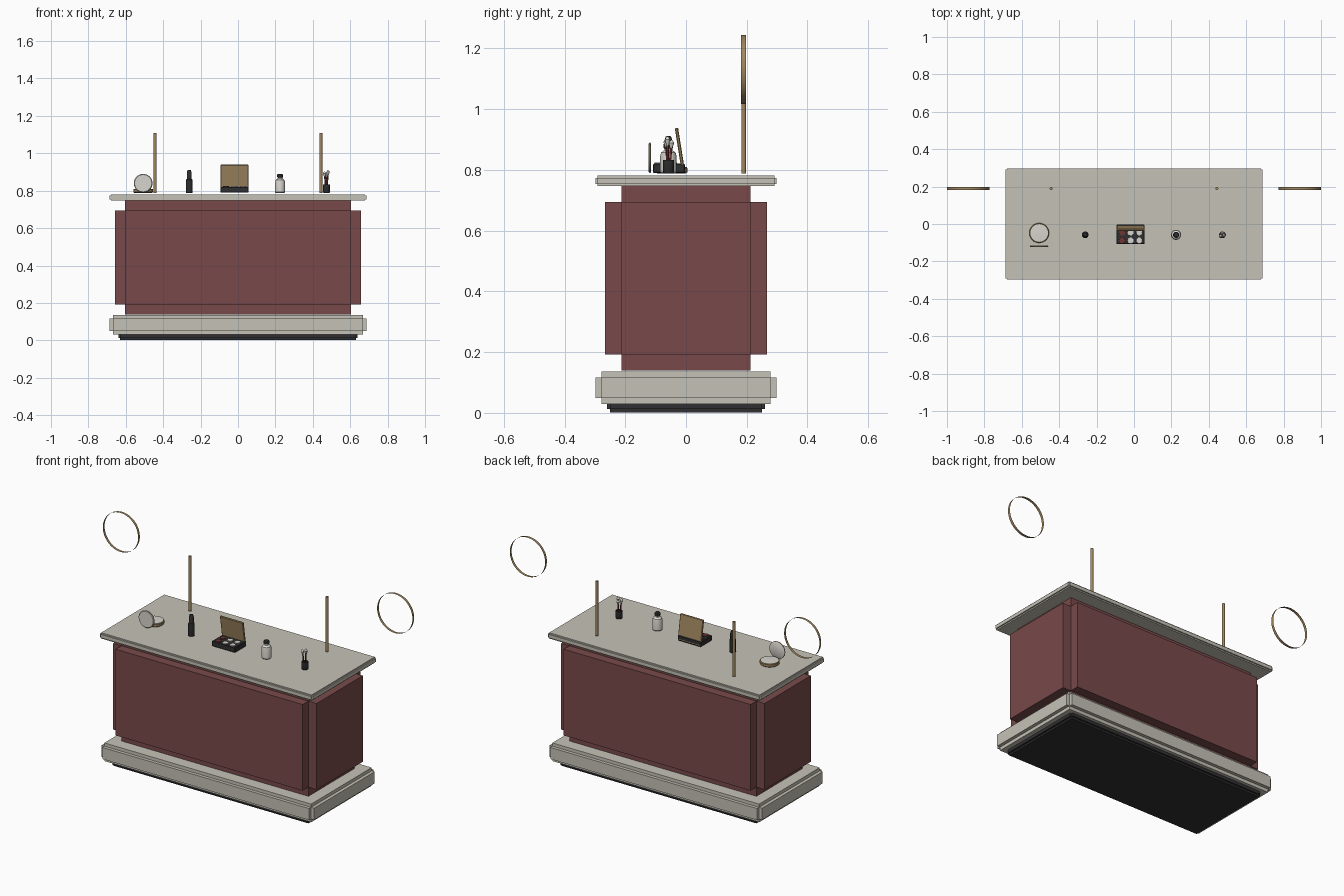
import bpy, bmesh, math
from mathutils import Vector, Matrix

if "Cube" in bpy.data.objects:
    bpy.data.objects.remove(bpy.data.objects["Cube"])


def material(name, rgb):
    m = bpy.data.materials.new(name)
    m.diffuse_color = (*rgb, 1)
    m.use_nodes = True
    m.node_tree.nodes["Principled BSDF"].inputs["Base Color"].default_value = m.diffuse_color
    return m


STONE = material("pale stone", (0.56, 0.54, 0.47))
RED = material("dusty red", (0.19, 0.068, 0.068))
BLACK = material("charcoal", (0.03, 0.03, 0.032))
BRASS = material("brass", (0.35, 0.24, 0.115))
PALE = material("pale porcelain", (0.68, 0.66, 0.61))
ROUGE = material("rouge", (0.16, 0.035, 0.035))


def finish(bm, name, mats, smooth=False):
    bmesh.ops.recalc_face_normals(bm, faces=bm.faces)
    me = bpy.data.meshes.new(name)
    bm.to_mesh(me)
    bm.free()
    for m in mats:
        me.materials.append(m)
    ob = bpy.data.objects.new(name, me)
    bpy.context.collection.objects.link(ob)
    if smooth:
        bpy.ops.object.select_all(action='DESELECT')
        bpy.context.view_layer.objects.active = ob
        ob.select_set(True)
        bpy.ops.object.shade_smooth_by_angle(angle=math.radians(35))
    return ob


def notched_box(name, hx, hy, z0, z1, n, mat):
    """Box whose every edge is cut back by a square notch n."""
    bm = bmesh.new()
    bmesh.ops.create_cube(bm, size=2)
    bmesh.ops.scale(bm, vec=(hx - n, hy - n, (z1 - z0) / 2 - n), verts=bm.verts)
    bmesh.ops.translate(bm, vec=(0, 0, (z0 + z1) / 2), verts=bm.verts)
    bm.normal_update()
    pairs = [f.normal.copy() for f in bm.faces]
    out = bmesh.ops.extrude_discrete_faces(bm, faces=bm.faces[:])
    for f, nrm in zip(out["faces"], pairs):
        bmesh.ops.translate(bm, vec=nrm * n, verts=f.verts)
    me = bpy.data.meshes.new(name)
    bm.normal_update()
    bm.to_mesh(me)
    bm.free()
    me.materials.append(mat)
    ob = bpy.data.objects.new(name, me)
    bpy.context.collection.objects.link(ob)
    return ob


def lathe(name, x, y, profile, mats, rule=None, segs=24):
    """Turn (radius, z) points about a vertical axis; rule(z, normal) picks the colour."""
    bm = bmesh.new()
    rings = []
    for r, z in profile:
        rings.append([bm.verts.new((x + r * math.cos(2 * math.pi * i / segs),
                                    y + r * math.sin(2 * math.pi * i / segs), z))
                      for i in range(segs)])
    for a, b in zip(rings, rings[1:]):
        for i in range(segs):
            j = (i + 1) % segs
            bm.faces.new((a[i], a[j], b[j], b[i]))
    bm.faces.new(rings[0][::-1])
    bm.faces.new(rings[-1])
    bm.normal_update()
    if rule:
        for f in bm.faces:
            f.material_index = rule(f.calc_center_median().z, f)
    return finish(bm, name, mats, True)


def rod(name, p, q, r1, r2, mat, segs=12):
    """Straight or tapered rod between two points."""
    p, q = Vector(p), Vector(q)
    bm = bmesh.new()
    rot = (q - p).to_track_quat('Z', 'Y').to_matrix().to_4x4()
    bmesh.ops.create_cone(bm, cap_ends=True, segments=segs, radius1=r1, radius2=r2,
                          depth=(q - p).length, matrix=Matrix.Translation((p + q) / 2) @ rot)
    return finish(bm, name, [mat], True)


def box(name, centre, size, mat, tilt=0):
    bm = bmesh.new()
    bmesh.ops.create_cube(bm, size=1, matrix=Matrix.Translation(centre)
                          @ Matrix.Rotation(tilt, 4, 'X') @ Matrix.Diagonal((*size, 1)))
    bmesh.ops.bevel(bm, geom=bm.edges[:], offset=0.003, segments=1, affect='EDGES')
    return finish(bm, name, [mat])


# Counter
notched_box("plinth", 0.64, 0.26, 0.002, 0.05, 0.01, BLACK)
notched_box("base_moulding", 0.687, 0.298, 0.03, 0.136, 0.019, STONE)
notched_box("counter_body", 0.657, 0.266, 0.139, 0.748, 0.053, RED)
notched_box("countertop", 0.687, 0.298, 0.747, 0.781, 0.007, STONE)

TOP = 0.789      # resting height of everything on the counter
ROW = -0.058     # depth of the row of cosmetics

# Posts and thin open hoops on both sides
for side, s in (("left", -1), ("right", 1)):
    rod("post_" + side, (s * 0.443, 0.19, TOP), (s * 0.443, 0.19, 1.108), 0.008, 0.008, BRASS, 16)
    bm = bmesh.new()
    bmesh.ops.create_cone(bm, cap_ends=False, segments=48, radius1=0.114, radius2=0.114, depth=0.016,
                          matrix=Matrix.Translation((s * 0.886, 0.189, 1.131))
                          @ Matrix.Rotation(math.pi / 2, 4, 'X'))
    finish(bm, "hoop_" + side, [BRASS], True)

# Powder compact: round tray with pale powder and upright mirror lid
lathe("compact_tray", -0.507, -0.048,
      [(0.048, TOP), (0.053, TOP + 0.004), (0.053, 0.806), (0.05, 0.81), (0.047, 0.81), (0.02, 0.812)],
      [BRASS, PALE], lambda z, f: int(z > 0.8095 and len(f.verts) >= 4 and f.normal.z > 0.9
                                      and (z > 0.8105 or len(f.verts) > 4)), 32)
rod("compact_lid", (-0.507, -0.117, 0.84), (-0.507, -0.121, 0.84), 0.05, 0.05, BRASS, 32)
for side, y0, y1 in (("front", -0.121, -0.124), ("back", -0.117, -0.115)):
    rod("compact_mirror_" + side, (-0.507, y0, 0.84), (-0.507, y1, 0.84), 0.049, 0.046, PALE, 32)

# Lipstick tube
lathe("lipstick_tube", -0.261, ROW,
      [(0.017, TOP), (0.018, TOP + 0.003), (0.018, 0.858), (0.013, 0.863), (0.013, 0.898),
       (0.009, 0.91), (0.004, 0.912)], [BLACK])

# Make-up palette with six pans and a leaning lid
box("palette_base", (-0.018, -0.056, 0.805), (0.15, 0.104, 0.031), BLACK)
box("palette_lid", (-0.018, -0.02, 0.866), (0.15, 0.011, 0.147), BRASS, math.radians(9))
for col in range(3):
    for row in range(2):
        x, y = -0.064 + col * 0.046, -0.088 + row * 0.042
        rod(f"palette_pan_{col}_{row}", (x, y, 0.818), (x, y, 0.824), 0.017, 0.016,
            ROUGE if col == 0 else PALE, 20)

# Scent bottle with dark stopper
lathe("scent_bottle", 0.225, ROW,
      [(0.024, TOP), (0.027, TOP + 0.004), (0.027, 0.845), (0.024, 0.857), (0.013, 0.865),
       (0.011, 0.872)], [PALE])
lathe("bottle_stopper", 0.225, ROW,
      [(0.012, 0.87), (0.016, 0.873), (0.016, 0.885), (0.012, 0.89)], [BLACK])

# Brush cup with three brushes fanning outward
lathe("brush_cup", 0.473, ROW,
      [(0.016, TOP), (0.018, TOP + 0.003), (0.018, 0.833), (0.015, 0.833), (0.015, 0.825)], [BLACK])
for i, (dx, dy, h) in enumerate(((-0.011, -0.008, 0.902), (0.009, -0.003, 0.91), (0.0, 0.011, 0.898))):
    foot = Vector((0.473 + dx * 0.3, ROW + dy * 0.3, 0.8))
    tip = Vector((0.473 + dx, ROW + dy, h))
    mid = foot.lerp(tip, 0.74)
    rod(f"brush_handle_{i}", foot, mid, 0.003, 0.004, ROUGE)
    rod(f"brush_tip_{i}", mid, mid.lerp(tip, 0.65), 0.004, 0.009, PALE)
    rod(f"brush_crown_{i}", mid.lerp(tip, 0.65), tip, 0.009, 0.003, PALE)
